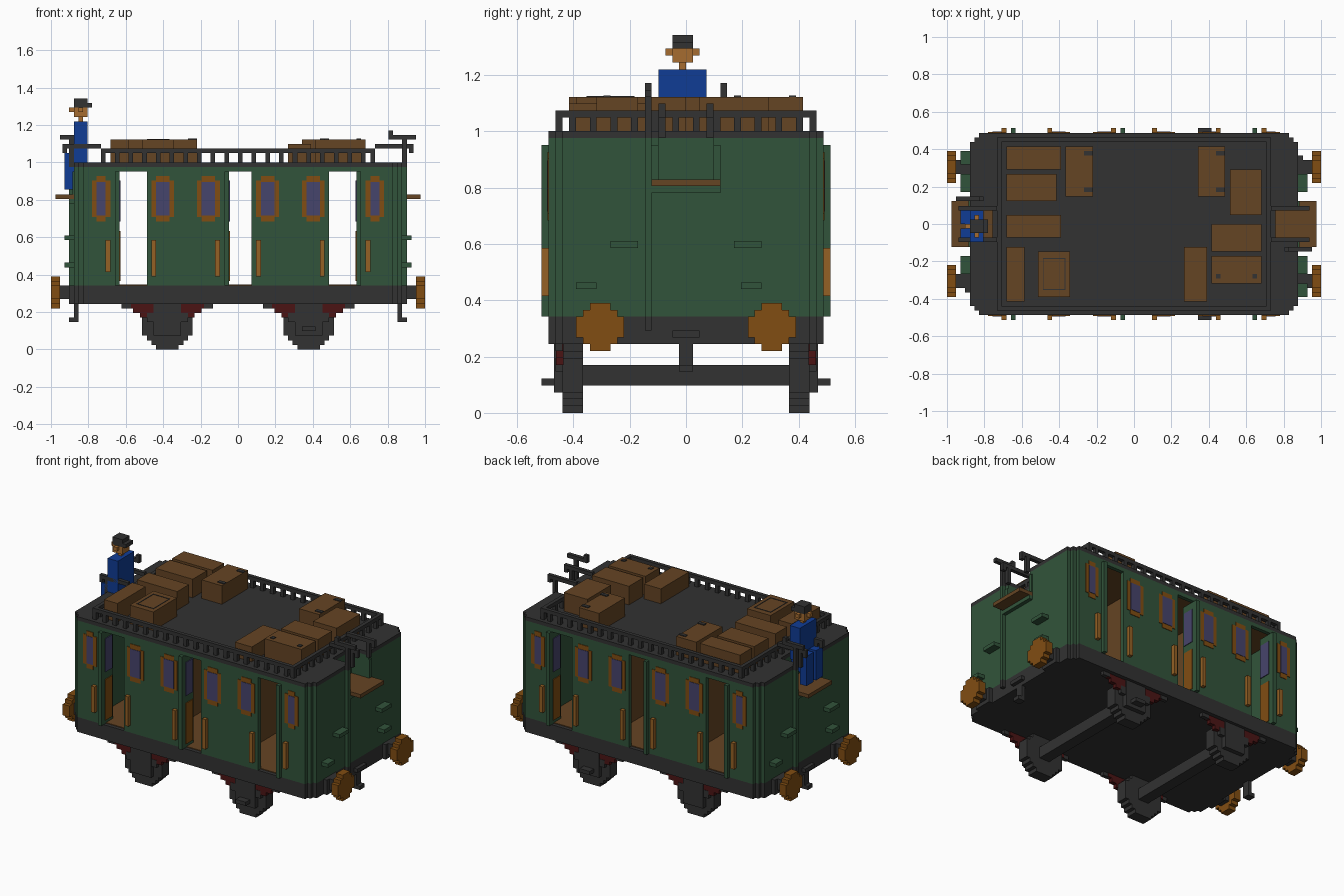
import bpy, bmesh

U = 1 / 41  # one block of the model's grid

if "Cube" in bpy.data.objects:
    bpy.data.objects.remove(bpy.data.objects["Cube"], do_unlink=True)


def paint(name, r, g, b):
    mat = bpy.data.materials.new(name)
    mat.use_nodes = True
    mat.diffuse_color = (r, g, b, 1)
    mat.node_tree.nodes["Principled BSDF"].inputs["Base Color"].default_value = (r, g, b, 1)
    return mat


green = paint("carriage green", .031, .088, .043)
dark = paint("dark iron", .032, .032, .032)
brown = paint("crate brown", .13, .058, .017)
wood = paint("orange wood", .22, .075, .006)
brass = paint("handle brass", .3, .12, .018)
glass = paint("violet glass", .062, .058, .15)
blue = paint("coat blue", .005, .045, .3)
red = paint("spring red", .07, .007, .007)
skin = paint("skin tan", .38, .15, .03)


def finish(name, mat, bm):
    bmesh.ops.recalc_face_normals(bm, faces=bm.faces)
    mesh = bpy.data.meshes.new(name)
    bm.to_mesh(mesh)
    bm.free()
    mesh.materials.append(mat)
    obj = bpy.data.objects.new(name, mesh)
    bpy.context.collection.objects.link(obj)
    return obj


def turned(box, flip_x, flip_y):
    a, b, c, d, e, f = box
    if flip_x:
        a, b = -b, -a
    if flip_y:
        c, d = -d, -c
    return a, b, c, d, e, f


def boxes(name, mat, items, sym=""):
    """Boxes (x0, x1, y0, y1, z0, z1); sym x or y mirrors, r turns half round."""
    items = list(items)
    if "x" in sym:
        items += [turned(i, True, False) for i in items]
    if "y" in sym:
        items += [turned(i, False, True) for i in items]
    if "r" in sym:
        items += [turned(i, True, True) for i in items]
    bm = bmesh.new()
    for a, b, c, d, e, f in items:
        for v in bmesh.ops.create_cube(bm, size=1)["verts"]:
            v.co = ((a + b) / 2 + v.co.x * (b - a),
                    (c + d) / 2 + v.co.y * (d - c),
                    (e + f) / 2 + v.co.z * (f - e))
    bmesh.ops.scale(bm, vec=(U, U, U), verts=bm.verts)
    return finish(name, mat, bm)


def slab(name, mat, quarter, low, high):
    """Extrude a plan outline given by its +x +y quarter."""
    half = quarter + [(-x, y) for x, y in reversed(quarter)]
    plan = half + [(-x, -y) for x, y in half]
    bm = bmesh.new()
    face = bm.faces.new([bm.verts.new((x * U, y * U, low * U)) for x, y in plan])
    out = bmesh.ops.extrude_face_region(bm, geom=[face])["geom"]
    top = [v for v in out if isinstance(v, bmesh.types.BMVert)]
    bmesh.ops.translate(bm, vec=(0, 0, (high - low) * U), verts=top)
    return finish(name, mat, bm)


def disc_rows(size):
    """Half width and height of each row of a blocky disc."""
    r = size / 2
    for i in range(size):
        h = i + .5 - r
        half = round((r * r - h * h) ** .5 - r % 1) + r % 1
        yield min(half, r), h


# Chassis and roof with stepped corners; the roof is notched at both ends
corner = [(36, 18), (35, 18), (35, 19), (34, 19), (34, 20)]
slab("chassis", dark, corner, 10, 14)
slab("roof", dark, [(31, 4), (36, 4)] + corner, 40, 41)

# Side walls between the doorways
spans = [(-34, -27), (-20, -3), (3, 20), (27, 34)]
boxes("side_walls", green, [(a, b, 19, 20, 14, 40) for a, b in spans]
      + [(-34, 34, 19, 20, 39, 40)], "y")
boxes("corner_posts", green, [(34, 35, 18, 19, 14, 40)], "xy")
boxes("wall_lining", brown, [(max(a, -30), min(b, 30), 18.8, 19, 14, 40) for a, b in spans], "y")
boxes("floor", brown, [(-30, 30, -19, 19, 14, 14.2)])
boxes("ceiling", brown, [(-30, 30, -19, 19, 39.8, 40)])
boxes("partitions", brown, [(10.5, 11.5, -19, 19, 14, 40)], "x")

# End walls with the seat alcove
boxes("end_walls", green, [
    (35, 36, -18, 18, 14, 33), (35, 36, 4, 18, 33, 40), (35, 36, -18, -4, 33, 40)], "x")
boxes("alcoves", green, [
    (30, 31, -19, 19, 14, 40), (31, 36, 4, 5, 33, 40), (31, 36, -5, -4, 33, 40),
    (36, 37, -5, 5, 32, 33), (36, 36.3, 4, 5, 34, 39), (36, 36.3, -5, -4, 34, 39)], "x")
boxes("alcove_seats", brown, [(31, 36, -4, 4, 33, 34), (36, 40, -5, 5, 33, 34)], "x")
boxes("climbing_steps", green, [
    (36, 38, 7, 11, 24, 25), (36, 38, -11, -7, 24, 25),
    (36, 38, 8, 11, 18, 19), (36, 38, -16, -13, 18, 19)], "r")

# Brake poles and grab rails
boxes("pole_lower", green, [(36, 37, -6, -5, 14, 40)], "r")
boxes("pole_upper", dark, [(36, 37, -6, -5, 12, 14), (36, 37, -6, -5, 40, 46),
                           (33, 39, -6, -5, 46, 47), (33, 34, -6, -5, 47, 48)], "r")
boxes("grab_rails", dark, [(30, 38.5, 3, 4, 44, 45), (36, 37, 3, 4, 40, 44),
                           (37.5, 38.5, 3, 4, 43, 44)], "xy")

# Open door leaves, each with a pane and a lower panel facing the doorway
for label, x, way in (("rear", -26, 1), ("middle", -2, 1), ("fore", 26, -1)):
    def leaf(start, end, *rest):
        return (min(x + way * start, x + way * end), max(x + way * start, x + way * end), *rest)
    boxes(label + "_door", green, [leaf(-1, 0, 16, 21, 14, 39)], "y")
    boxes(label + "_door_pane", glass, [leaf(0, .2, 16.5, 19.5, 28, 37)], "y")
    boxes(label + "_door_panel", wood, [leaf(0, .2, 16.5, 19.5, 15, 26)], "y")

# Windows with clipped corners
frames, panes = [], []
for x, w in ((6.5, 2.5), (16.5, 2.5), (30, 2)):
    frames += [(x - w, x + w, 20, 20.15, 29, 37), (x - w + 1, x + w - 1, 20, 20.15, 28, 38)]
    panes.append((x - w + 1, x + w - 1, 20, 20.25, 29.3, 36.7))
boxes("window_frames", wood, frames, "xy")
boxes("window_panes", glass, panes, "xy")

# Door handles
boxes("door_handles", brass, [(x, x + 1, 20, 21, 16 + x // 28, 24) for x in (4, 18, 28)], "xy")

# Roof railing
posts = [(x, x + 1, 18, 19, 41, 43) for x in range(-30, 30, 3)] + [(29, 30, 18, 19, 41, 43)]
boxes("side_railing", dark, posts + [(-30, 30, 18, 19, 43, 44)], "y")
ends = [(29, 30, y, y + 1, 41, 43) for y in range(-17, 18, 3)]
boxes("end_railing", dark, ends + [(29, 30, -18, 18, 43, 44)], "x")

# Luggage on the roof
luggage = [(-28, -16, 12, 17), (-28, -17, 5, 11), (-15, -9, 6, 17), (-28, -16, -3, 2),
           (-28, -24, -17, -5), (-21, -14, -16, -6), (14, 20, 6, 17), (21, 28, 2, 12),
           (17, 28, -6, 0), (17, 28, -13, -7), (11, 16, -17, -5)]
for i, (a, b, c, d) in enumerate(luggage):
    top = 45 if a in (11, -24) else 46
    boxes("crate_%d" % (i + 1), brown, [(a, b, c, d, 41, top)])
boxes("trunk_band", dark, [(-20, -19.8, -14.5, -7.5, 46, 46.1), (-15.2, -15, -14.5, -7.5, 46, 46.1),
                           (-19.8, -15.2, -14.5, -14.3, 46, 46.1), (-19.8, -15.2, -7.7, -7.5, 46, 46.1)])
boxes("trunk_clasps", dark, [(x, x + 2, y, y + 1, 46, 46.2) for x in (-11, 18) for y in (7, 15)]
      + [(x, x + 1, -12, -11, 46, 46.2) for x in (18, 26)])

# Buffers and couplings
boxes("buffer_heads", wood, [(39, 41, 12.5 - w, 12.5 + w, 12 + h, 13 + h)
                             for w, h in disc_rows(7)], "xy")
boxes("buffer_shafts", dark, [(36, 39, 11, 14, 11, 14), (36, 37, 10, 15, 10, 14)], "xy")
boxes("couplings", dark, [(35, 36, -1, 1, 6, 10), (35, 37, -1, 1, 6, 7), (36, 37, -2, 2, 11, 12)], "x")

# Wheels, axles and springs
mid = 15.5
boxes("wheels", dark, [(mid - w, mid + w, 15, 18, 5 + h, 6 + h) for w, h in disc_rows(11)], "xy")
boxes("axles", dark, [(mid - 1.5, mid + 1.5, -18, 18, 4, 7)], "x")
boxes("axle_boxes", dark, [(mid - 4.5, mid + 4.5, 18, 19, 6, 8), (mid - 3, mid + 3, 18, 19.2, 3, 10)], "xy")
boxes("axle_ends", dark, [(mid - 1.5, mid + 1.5, 18, 21, 4, 5)], "y")
boxes("leaf_springs", red, [(mid - w, mid + w, 17.8, 18.9, z, z + 1)
                            for w, z in ((8.5, 9), (7.5, 8), (6, 7))], "xy")
boxes("spring_hangers", dark, [(mid + s - 1, mid + s + 1, 18, 19, 9, 10) for s in (-9, 9)], "xy")

# Seated brakeman
boxes("brakeman_coat", blue, [(-36, -33, -4, 3, 41, 50)])
boxes("brakeman_legs", blue, [(-38, -36, y, y + 3, 35, 43) for y in (-4, 0)]
      + [(-36, -33, -3.5, 2.5, 38, 41)])
boxes("brakeman_head", skin, [(-36, -33, -2, 1, 51, 53), (-35, -34, -1, 0, 50, 51),
                              (-35, -34, -3, 2, 52, 53), (-37, -36, -1, 0, 52, 53)])
boxes("brakeman_hat", dark, [(-36, -33, -2, 1, 53, 55), (-33, -32, -2, 1, 53, 54)])
